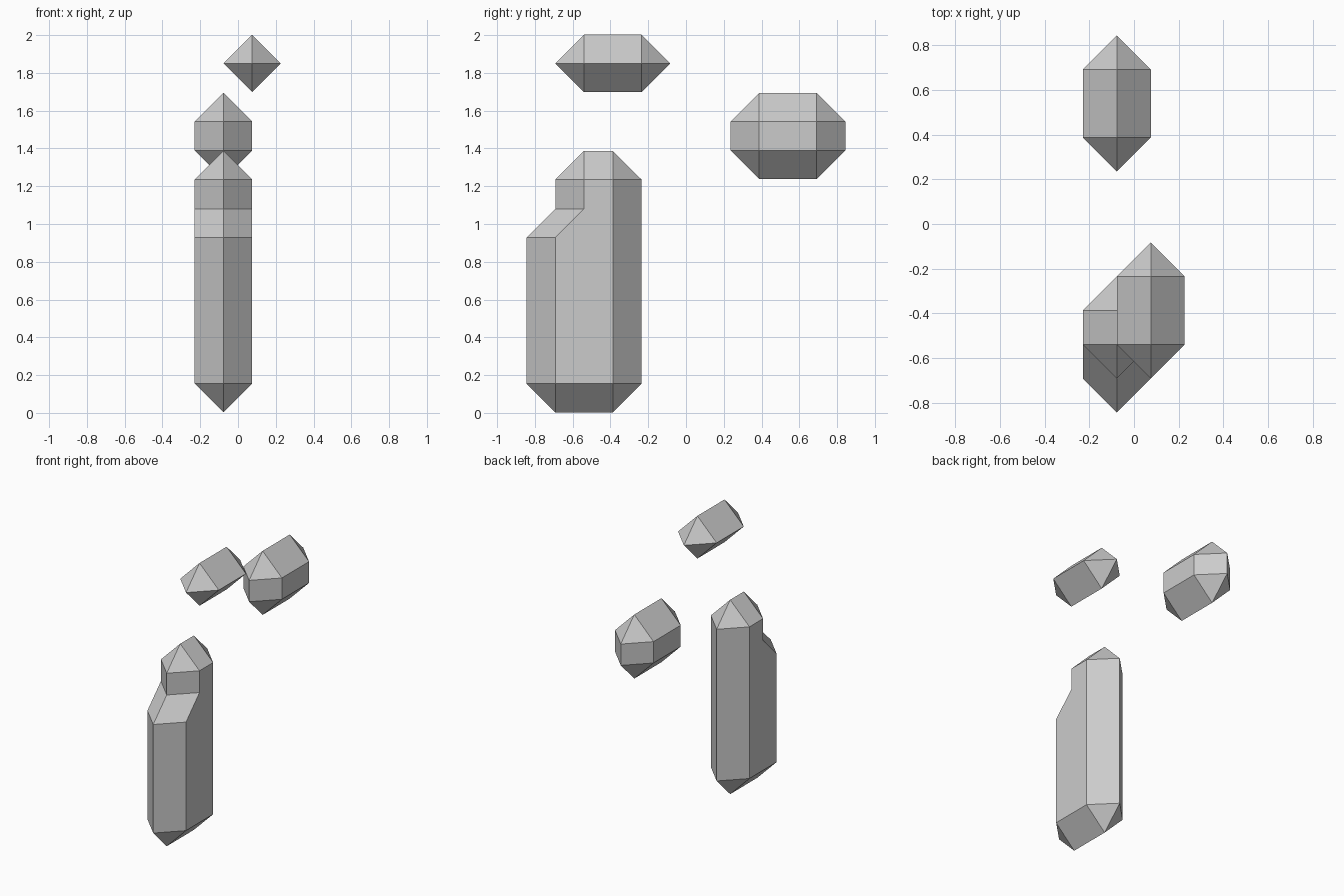
import bpy
import bmesh

if "Cube" in bpy.data.objects:
    bpy.data.objects.remove(bpy.data.objects["Cube"], do_unlink=True)

R = 0.152  # reach of every tip beyond the flat core
TIPS = {"front": (-R, 0), "back": (R, 0), "down": (0, -R), "up": (0, R)}

stone = bpy.data.materials.new("stone grey")
stone.use_nodes = True
grey = (0.6, 0.6, 0.6, 1)
stone.diffuse_color = grey
stone.node_tree.nodes["Principled BSDF"].inputs["Base Color"].default_value = grey


def crystal(name, x, core):
    """Flat core outline on both sides, sloping out to a ridge in the middle plane."""
    bm = bmesh.new()
    rims = [[bm.verts.new((x, y + TIPS[t][0], z + TIPS[t][1])) for t in tips.split()]
            for y, z, tips in core]
    for side in (-R, R):
        inner = [bm.verts.new((x + side, y, z)) for y, z, _ in core]
        bm.faces.new(inner)
        for i, v in enumerate(inner):
            j = (i + 1) % len(inner)
            if len(rims[i]) == 2:
                bm.faces.new((v, *rims[i]))
            bm.faces.new((v, inner[j], rims[j][0], rims[i][-1]))
    bmesh.ops.remove_doubles(bm, verts=bm.verts, dist=0.001)
    bmesh.ops.recalc_face_normals(bm, faces=bm.faces)
    mesh = bpy.data.meshes.new(name)
    bm.to_mesh(mesh)
    bm.free()
    mesh.materials.append(stone)
    obj = bpy.data.objects.new(name, mesh)
    bpy.context.collection.objects.link(obj)


def box_core(y0, y1, z0, z1):
    return [(y0, z0, "front down"), (y1, z0, "down back"),
            (y1, z1, "back up"), (y0, z1, "up front")]


# Tall column with a stepped front shoulder
column = box_core(-0.54, -0.387, 0.155, 1.235)
column[0] = (-0.692, 0.155, "front down")
column += [(-0.54, 1.08, "front"), (-0.692, 0.928, "front")]
crystal("tall_column", -0.077, column)

# Floating pieces
crystal("rear_floating_block", -0.077, box_core(0.387, 0.692, 1.39, 1.542))
crystal("top_floating_shard", 0.075, box_core(-0.54, -0.235, 1.85, 1.85))
